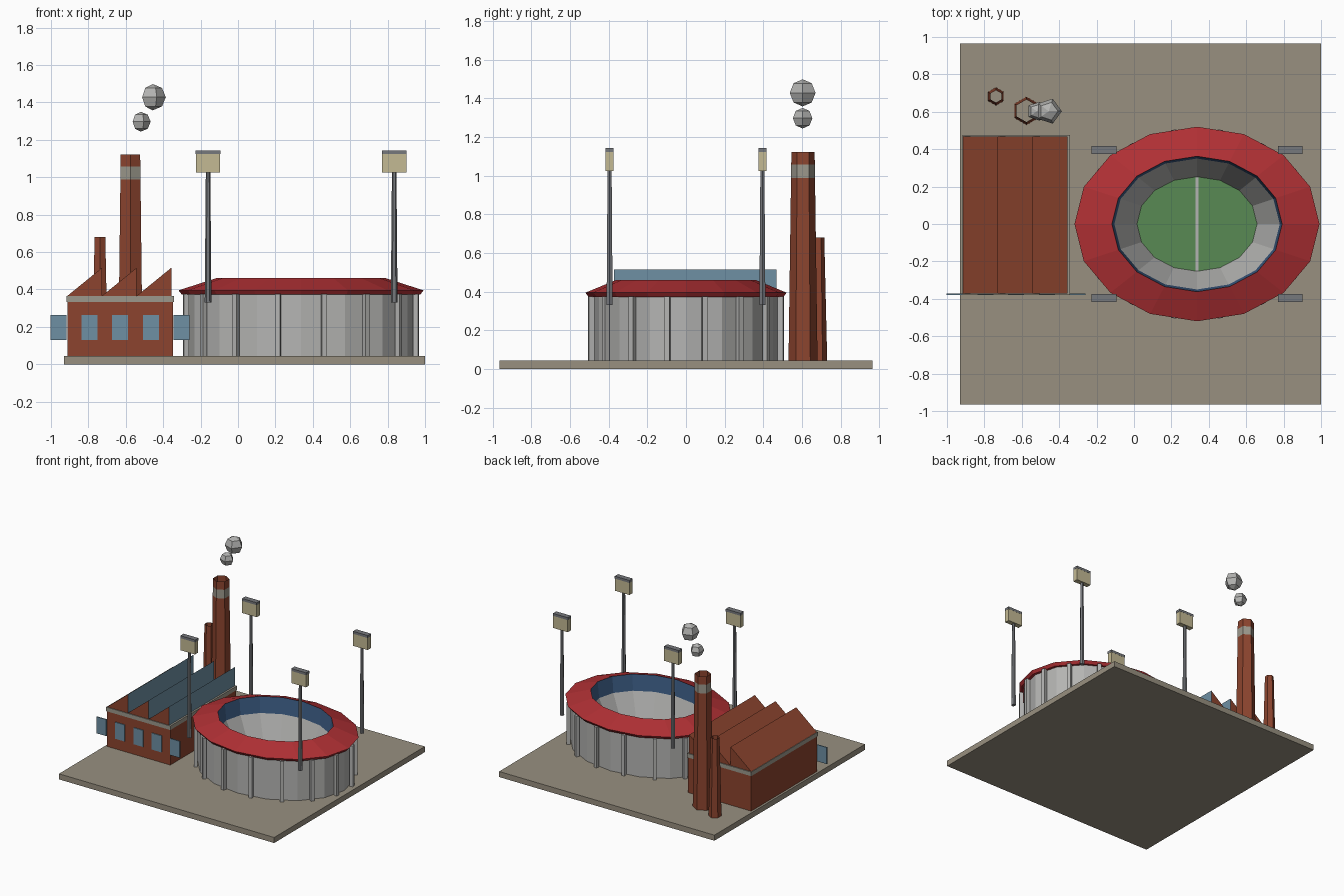
import bpy, bmesh
from math import cos, sin, pi, tau

cube = bpy.data.objects.get("Cube")
if cube:
    bpy.data.objects.remove(cube)


def material(name, hex_code):
    rgb = [int(hex_code[i:i + 2], 16) / 255 for i in (0, 2, 4)]
    lin = [c / 12.92 if c <= 0.04045 else ((c + 0.055) / 1.055) ** 2.4 for c in rgb]
    m = bpy.data.materials.new(name)
    m.use_nodes = True
    m.diffuse_color = (*lin, 1)
    m.node_tree.nodes["Principled BSDF"].inputs["Base Color"].default_value = (*lin, 1)
    return m


GROUND = material("tan ground", "989080")
RED = material("roof red", "B03034")
BRICK = material("brick", "8C442E")
CONCRETE = material("pale concrete", "B4B4B2")
METAL = material("pole grey", "76787C")
CREAM = material("lamp cream", "C4BA94")
GLASS = material("window blue", "6E90A4")
NAVY = material("navy", "3E5F88")
GRASS = material("grass green", "588A54")
TRIM = material("trim grey", "9C988C")


def finish(name, bm, *mats):
    me = bpy.data.meshes.new(name)
    bm.to_mesh(me)
    bm.free()
    for m in mats:
        me.materials.append(m)
    ob = bpy.data.objects.new(name, me)
    bpy.context.scene.collection.objects.link(ob)
    return ob


def box(name, x, y, z, mat, turn=0):
    """Box from (low, high) pairs."""
    bm = bmesh.new()
    bmesh.ops.create_cube(bm, size=1)
    for v in bm.verts:
        v.co = [lo + (hi - lo) * (c + 0.5) for c, (lo, hi) in zip(v.co, (x, y, z))]
    return finish(name, bm, mat)


def lathe(name, profile, mats, sides, centre, phase=0, caps=()):
    """Elliptical rings (rx, ry, z) joined by bands, one material per band."""
    bm = bmesh.new()
    rings = []
    for rx, ry, z in profile:
        rings.append([bm.verts.new((centre[0] + rx * cos(phase + tau * i / sides),
                                    centre[1] + ry * sin(phase + tau * i / sides), z))
                      for i in range(sides)])
    slots = list(dict.fromkeys(mats))
    for a, b, m in zip(rings, rings[1:], mats):
        for i in range(sides):
            j = (i + 1) % sides
            bm.faces.new((a[i], a[j], b[j], b[i])).material_index = slots.index(m)
    for k in caps:
        ring = rings[k] if k else rings[k][::-1]
        bm.faces.new(ring).material_index = slots.index(mats[k])
    return finish(name, bm, *slots)


box("ground_slab", (-0.93, 1.0), (-0.965, 0.965), (0, 0.045), GROUND)

# Stadium: wall, overhanging roof ring, inner fascia, sloping stands
HUB = (0.337, 0)
lathe("stadium_wall", [(0.617, 0.487, 0.045), (0.617, 0.487, 0.38)], [CONCRETE], 16, HUB)
lathe("stadium_roof", [(0.60, 0.475, 0.372), (0.637, 0.503, 0.372), (0.655, 0.52, 0.395),
                       (0.455, 0.362, 0.46)], [RED] * 3, 16, HUB)
lathe("stadium_fascia", [(0.455, 0.362, 0.46), (0.442, 0.35, 0.33)], [NAVY], 16, HUB)
lathe("stands", [(0.442, 0.35, 0.33), (0.32, 0.252, 0.08)], [CONCRETE], 16, HUB)
lathe("pitch", [(0.322, 0.254, 0.045), (0.322, 0.254, 0.082)], [GRASS], 16, HUB, caps=(-1,))
box("halfway_line", (HUB[0] - 0.008, HUB[0] + 0.008), (-0.25, 0.25), (0.08, 0.086), CONCRETE)

# Pillars around the wall
for i in range(16):
    t = tau * (i + 0.5) / 16
    x, y = 0.627 * cos(t), 0.5 * sin(t)
    p = box("wall_pillar", (-0.014, 0.014), (-0.014, 0.014), (0.045, 0.375), CONCRETE)
    p.location = (HUB[0] + x, y, 0)
    p.rotation_euler.z = t

# Floodlights
for x in (-0.16, 0.835):
    for y in (-0.395, 0.395):
        lathe("floodlight_pole", [(0.018, 0.018, 0.33), (0.012, 0.012, 1.04)],
              [METAL], 6, (x, y), caps=(0, -1))
        box("floodlight_lamp", (x - 0.065, x + 0.065), (y - 0.02, y + 0.02), (1.025, 1.123), CREAM)
        box("floodlight_cap", (x - 0.066, x + 0.066), (y - 0.021, y + 0.021), (1.123, 1.143), METAL)

# Factory hall with trim and front windows
box("factory_walls", (-0.912, -0.347), (-0.372, 0.468), (0.045, 0.34), BRICK)
box("factory_trim", (-0.917, -0.342), (-0.378, 0.475), (0.332, 0.365), TRIM)
for i in range(5):
    x = -0.63 + 0.1645 * (i - 2)
    box("factory_window", (x - 0.043, x + 0.043), (-0.379, -0.371), (0.13, 0.264), GLASS)

# Sawtooth roof: brick slopes with glazed upright faces
for i in range(3):
    x0 = -0.913 + 0.1855 * i
    x1 = x0 + 0.1855
    bm = bmesh.new()
    f, b = [[bm.verts.new((x, y, z)) for x, z in ((x0, 0.365), (x1, 0.365), (x1, 0.516))]
            for y in (-0.372, 0.468)]
    bm.faces.new(f)
    bm.faces.new(b[::-1])
    for k in range(3):
        j = (k + 1) % 3
        bm.faces.new((f[j], f[k], b[k], b[j])).material_index = int(k == 1)
    finish("sawtooth_roof", bm, BRICK, GLASS)

# Open hexagonal chimneys, tapering upward
lathe("tall_chimney", [(0.075, 0.075, 0.045), (0.062, 0.062, 0.987), (0.061, 0.061, 1.057),
                       (0.06, 0.06, 1.122)], [BRICK, TRIM, BRICK], 6, (-0.575, 0.605), pi / 6)
lathe("short_chimney", [(0.048, 0.048, 0.045), (0.033, 0.033, 0.68)],
      [BRICK], 6, (-0.738, 0.682), pi / 6)

# Smoke puffs
for x, z, r in ((-0.52, 1.297, 0.053), (-0.456, 1.428, 0.07)):
    rings = [(r * cos(a), r * cos(a), z + r * sin(a)) for a in (-pi / 2 + 0.01, -pi / 4, 0, pi / 4, pi / 2 - 0.01)]
    lathe("smoke_puff", rings, [CONCRETE] * 4, 5, (x, 0.603), caps=(0, -1))
